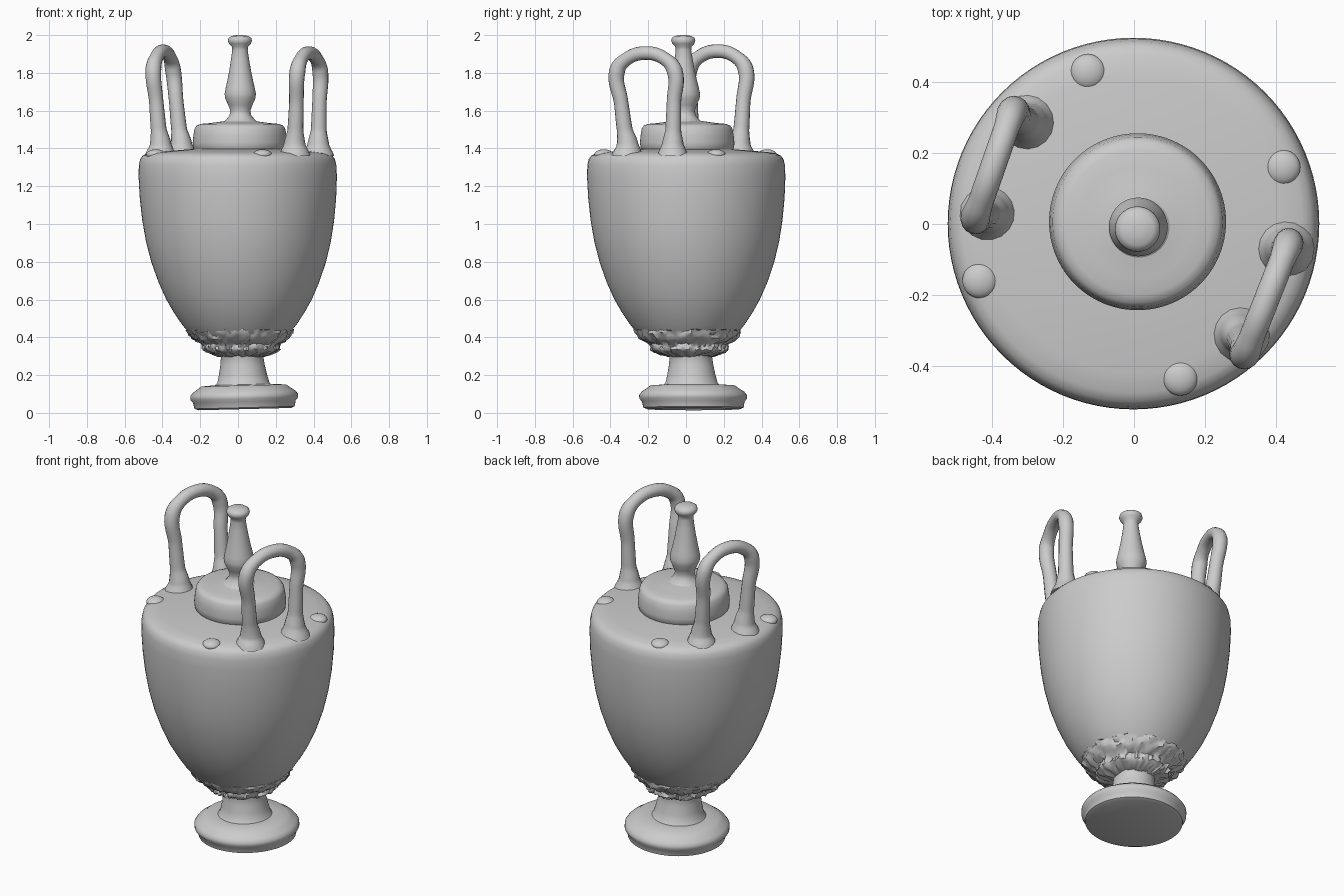
import bpy, bmesh, math, random
from mathutils import Vector

random.seed(4)
cube = bpy.data.objects.get("Cube")
if cube:
    bpy.data.objects.remove(cube, do_unlink=True)

stone = bpy.data.materials.new("pale grey stone")
stone.use_nodes = True
GREY = (0.6, 0.6, 0.6, 1)
stone.diffuse_color = GREY
stone.node_tree.nodes["Principled BSDF"].inputs["Base Color"].default_value = GREY


def finish(obj, angle=50):
    obj.data.materials.clear()
    obj.data.materials.append(stone)
    bpy.ops.object.select_all(action='DESELECT')
    obj.select_set(True)
    bpy.context.view_layer.objects.active = obj
    bpy.ops.object.shade_smooth_by_angle(angle=math.radians(angle))


def lathe(name, profile, low, high, rough=0.0, sides=96, tilt=0.0):
    """Turn (radius, z) points; the axis drifts from low (x, y) to high (x, y)."""
    bm = bmesh.new()
    z0, z1 = profile[0][1], profile[-1][1]
    low, high = Vector(low), Vector(high)
    rings = []
    for r, z in profile:
        c = low.lerp(high, (z - z0) / (z1 - z0))
        ring = []
        for i in range(sides):
            a = math.tau * i / sides
            rr = r + random.uniform(-rough, rough)
            x, y = rr * math.cos(a), rr * math.sin(a)
            dz = random.uniform(-rough, rough) / 2
            ring.append(bm.verts.new((c.x + x, c.y + y, z + tilt * x + dz)))
        rings.append(ring)
    for a, b in zip(rings, rings[1:]):
        for i in range(sides):
            j = (i + 1) % sides
            bm.faces.new((a[i], a[j], b[j], b[i]))
    bm.faces.new(rings[0][::-1])
    bm.faces.new(rings[-1])
    mesh = bpy.data.meshes.new(name)
    bm.to_mesh(mesh)
    bm.free()
    obj = bpy.data.objects.new(name, mesh)
    bpy.context.collection.objects.link(obj)
    finish(obj)
    return obj


def handle(name, foot_a, top_a, top_b, foot_b):
    """Arched handle with flared feet and a softly peaked crown."""
    fa, ta, tb, fb = (Vector(p) for p in (foot_a, top_a, top_b, foot_b))
    up = Vector((0, 0, 1))
    path = [(fa - up * .03, .085), (fa + up * .03, .058), (fa.lerp(ta, .25), .042),
            (fa.lerp(ta, .6), .038), (ta, .042),
            (ta.lerp(tb, .15) + up * .06, .036), (ta.lerp(tb, .5) + up * .095, .036),
            (ta.lerp(tb, .85) + up * .06, .036),
            (tb, .042), (tb.lerp(fb, .4), .038), (tb.lerp(fb, .75), .042),
            (fb + up * .03, .058), (fb - up * .03, .085)]
    curve = bpy.data.curves.new(name, 'CURVE')
    curve.dimensions = '3D'
    curve.bevel_depth = 1.0
    curve.bevel_resolution = 6
    curve.use_fill_caps = True
    spline = curve.splines.new('BEZIER')
    spline.bezier_points.add(len(path) - 1)
    spline.resolution_u = 8
    for point, (co, radius) in zip(spline.bezier_points, path):
        point.co = co
        point.radius = radius
        point.handle_left_type = point.handle_right_type = 'AUTO'
    obj = bpy.data.objects.new(name, curve)
    bpy.context.collection.objects.link(obj)
    bpy.ops.object.select_all(action='DESELECT')
    obj.select_set(True)
    bpy.context.view_layer.objects.active = obj
    bpy.ops.object.convert(target='MESH')
    finish(bpy.context.object)


# Foot and stem
lathe("foot", [(.245, .02), (.265, .028), (.272, .06), (.285, .075), (.285, .095),
               (.272, .112), (.245, .13), (.225, .145), (.15, .15)],
      (.035, .04), (.03, .035), tilt=.025)
lathe("stem", [(.16, .135), (.138, .16), (.128, .2), (.118, .25), (.112, .3),
               (.13, .34)], (.03, .03), (.02, .025))

# Eroded collar under the bowl
lathe("eroded_collar", [(.12, .3), (.15, .31), (.185, .322), (.2, .335), (.2, .35),
                        (.205, .365), (.235, .38), (.255, .395), (.265, .41),
                        (.275, .425), (.28, .44)],
      (.02, .02), (.01, .01), rough=.011)

# Bowl body with softly rounded shoulder
lathe("body", [(.18, .36), (.23, .385), (.265, .42), (.305, .47), (.345, .53),
               (.385, .6), (.425, .69), (.463, .8), (.49, .91), (.508, 1.02),
               (.52, 1.14), (.525, 1.25), (.523, 1.31), (.516, 1.343), (.502, 1.362),
               (.478, 1.374), (.42, 1.382), (.32, 1.39), (.2, 1.4)],
      (.008, .008), (-.003, 0))

# Lid and finial
lathe("lid", [(.225, 1.375), (.247, 1.4), (.25, 1.43), (.246, 1.47), (.24, 1.505),
              (.228, 1.522), (.205, 1.53), (.16, 1.534), (.1, 1.542), (.05, 1.55)],
      (.01, .007), (.01, .005))
lathe("finial", [(.1, 1.535), (.078, 1.55), (.058, 1.575), (.053, 1.6), (.064, 1.63),
                 (.08, 1.665), (.083, 1.69), (.077, 1.72), (.068, 1.76), (.058, 1.81),
                 (.048, 1.87), (.041, 1.92), (.043, 1.938), (.058, 1.955),
                 (.064, 1.97), (.06, 1.985), (.045, 1.995), (.015, 2.0)],
      (.013, -.005), (.01, -.015), sides=48)

# Pair of handles
handle("left_handle", (.3, -.31, 1.39), (.315, -.365, 1.81),
       (.435, -.06, 1.81), (.425, -.07, 1.39))
handle("right_handle", (-.3, .285, 1.39), (-.345, .315, 1.82),
       (-.448, .02, 1.82), (-.41, .03, 1.39))

# Worn studs on the shoulder
for i, (x, y) in enumerate([(.13, -.435), (.42, .16), (-.435, -.16), (-.13, .43)]):
    bpy.ops.mesh.primitive_uv_sphere_add(segments=24, ring_count=12, radius=.05,
                                         location=(x, y, 1.368))
    stud = bpy.context.object
    stud.name = f"shoulder_stud_{i + 1}"
    stud.scale = (1, 1, .55)
    finish(stud)
